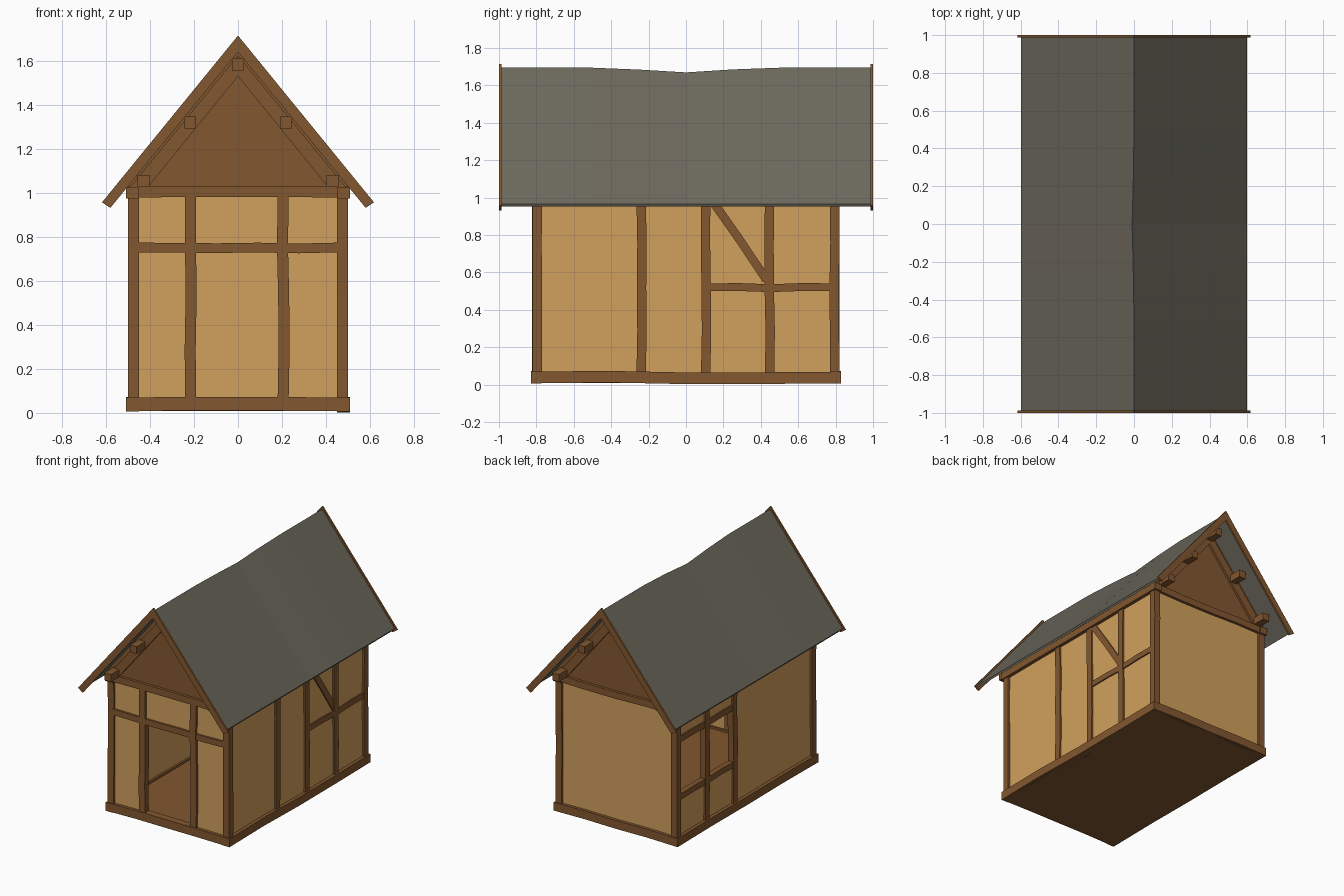
import bpy, bmesh, random
from mathutils import Vector

if "Cube" in bpy.data.objects:
    bpy.data.objects.remove(bpy.data.objects["Cube"])

random.seed(4)


def material(name, rgb):
    m = bpy.data.materials.new(name)
    m.diffuse_color = (*rgb, 1)
    m.use_nodes = True
    m.node_tree.nodes["Principled BSDF"].inputs["Base Color"].default_value = m.diffuse_color
    return m


WOOD = material("brown timber", (0.223, 0.095, 0.028))
PLASTER = material("tan plaster", (0.640, 0.350, 0.108))
SLATE = material("grey roof", (0.150, 0.138, 0.108))


def finish(name, bm, mat):
    bmesh.ops.recalc_face_normals(bm, faces=bm.faces)
    me = bpy.data.meshes.new(name)
    bm.to_mesh(me)
    bm.free()
    me.materials.append(mat)
    ob = bpy.data.objects.new(name, me)
    bpy.context.collection.objects.link(ob)
    return ob


def loft(name, rings, mat):
    """Skin a list of closed rings and cap both ends."""
    bm = bmesh.new()
    vs = [[bm.verts.new(p) for p in r] for r in rings]
    n = len(vs[0])
    for a, b in zip(vs, vs[1:]):
        for i in range(n):
            bm.faces.new((a[i], a[(i + 1) % n], b[(i + 1) % n], b[i]))
    bm.faces.new(vs[0])
    bm.faces.new(vs[-1])
    return finish(name, bm, mat)


def box(name, x0, x1, y0, y1, z0, z1, mat):
    return loft(name, [[(x0, y0, z), (x1, y0, z), (x1, y1, z), (x0, y1, z)]
                       for z in (z0, z1)], mat)


def beam(name, p, q, w, d, side, segs=4, wob=0.005):
    """Hand-hewn timber from p to q; side is the direction of its depth d."""
    p, q, s = Vector(p), Vector(q), Vector(side)
    t = (q - p).normalized().cross(s).normalized()
    rings = []
    for i in range(segs + 1):
        k = wob if 0 < i < segs else 0
        c = p.lerp(q, i / segs) + t * random.uniform(-k, k)
        rings.append([c + t * a * w / 2 + s * b * d / 2
                      for a, b in ((-1, -1), (1, -1), (1, 1), (-1, 1))])
    return loft(name, rings, WOOD)


def prism(name, pts, y0, y1, mat):
    return loft(name, [[(x, y, z) for x, z in pts] for y in (y0, y1)], mat)


X, Y = (1, 0, 0), (0, 1, 0)

# floor
box("floor", -0.49, 0.49, -0.81, 0.81, 0.008, 0.055, WOOD)

# plaster: right and back walls are closed
box("right_wall", 0.465, 0.485, -0.8, 0.8, 0.03, 1.0, PLASTER)
box("back_wall", -0.48, 0.48, 0.785, 0.805, 0.03, 1.0, PLASTER)
# front wall around the doorway
box("front_wall_left", -0.48, -0.21, -0.805, -0.785, 0.03, 1.0, PLASTER)
box("front_wall_right", 0.20, 0.48, -0.805, -0.785, 0.03, 1.0, PLASTER)
box("front_wall_top", -0.21, 0.20, -0.805, -0.785, 0.75, 1.0, PLASTER)
# left wall around the window
box("left_wall", -0.485, -0.465, -0.8, 0.12, 0.03, 1.0, PLASTER)
box("left_wall_below_window", -0.485, -0.465, 0.12, 0.8, 0.03, 0.35, PLASTER)
box("left_wall_above_window", -0.485, -0.465, 0.12, 0.8, 0.79, 1.0, PLASTER)

# sills, wall plates and corner posts
for s in (-1, 1):
    beam("side_sill", (s * 0.48, -0.83, 0.038), (s * 0.48, 0.825, 0.038), 0.062, 0.06, X)
    beam("end_sill", (-0.51, s * 0.80, 0.038), (0.51, s * 0.80, 0.038), 0.062, 0.055, Y)
    beam("side_plate", (s * 0.48, -0.835, 1.0), (s * 0.48, 0.835, 1.0), 0.05, 0.06, X)
    beam("end_plate", (-0.51, s * 0.80, 1.003), (0.51, s * 0.80, 1.003), 0.05, 0.05, Y)
    for e in (-1, 1):
        beam("corner_post", (s * 0.475, e * 0.795, 0.05), (s * 0.475, e * 0.795, 0.99),
             0.05, 0.05, X)

# front timbers
for x in (-0.215, 0.205):
    beam("door_post", (x, -0.8, 0.05), (x, -0.8, 0.99), 0.05, 0.045, Y)
beam("front_rail", (-0.46, -0.8, 0.752), (0.46, -0.8, 0.752), 0.044, 0.04, Y, 5)

# right wall timbers
for y in (-0.24, 0.105, 0.447):
    beam("right_post", (0.475, y, 0.05), (0.475, y, 0.99), 0.05, 0.045, X)
beam("right_rail", (0.475, 0.12, 0.52), (0.475, 0.79, 0.52), 0.042, 0.04, X)
beam("right_brace", (0.475, 0.135, 0.99), (0.475, 0.43, 0.56), 0.045, 0.038, X, 2)

# left wall timbers framing the window
for y in (0.13, 0.46):
    beam("left_post", (-0.475, y, 0.05), (-0.475, y, 0.99), 0.05, 0.045, X)
for z in (0.355, 0.785):
    beam("left_rail", (-0.475, 0.12, z), (-0.475, 0.79, z), 0.044, 0.04, X)

# gables, rafters and barge boards
for s in (-1, 1):
    prism("gable", [(-0.5, 1.01), (0.5, 1.01), (0.5, 1.06), (0, 1.665), (-0.5, 1.06)],
          s * 0.785, s * 0.805, WOOD)
    prism("rafters", [(0, 1.625), (0.5, 1.015), (0.41, 1.025), (0, 1.53),
                      (-0.41, 1.025), (-0.5, 1.015)], s * 0.79, s * 0.822, WOOD)
    prism("barge_boards", [(0, 1.715), (0.618, 0.957), (0.58, 0.932), (0, 1.64),
                           (-0.58, 0.932), (-0.618, 0.957)], s * 0.987, s * 1.0, WOOD)

# purlins showing under the overhang
for x, z in ((0, 1.583), (0.217, 1.32), (-0.217, 1.32), (0.43, 1.055), (-0.43, 1.055)):
    box("purlin", x - 0.027, x + 0.027, -0.92, 0.92, z - 0.027, z + 0.027, WOOD)

# sagging roof
rings = []
for y, drop in ((-0.988, 0), (-0.5, 0), (-0.25, 0.01), (0, 0.025),
                (0.25, 0.009), (0.5, 0), (0.988, 0)):
    rx, rz = -0.4 * drop, 1.694 - drop
    rings.append([(-0.598, y, 0.965), (rx, y, rz), (0.598, y, 0.965),
                  (0.592, y, 0.952), (rx, y, rz - 0.03), (-0.592, y, 0.952)])
loft("roof", rings, SLATE)
